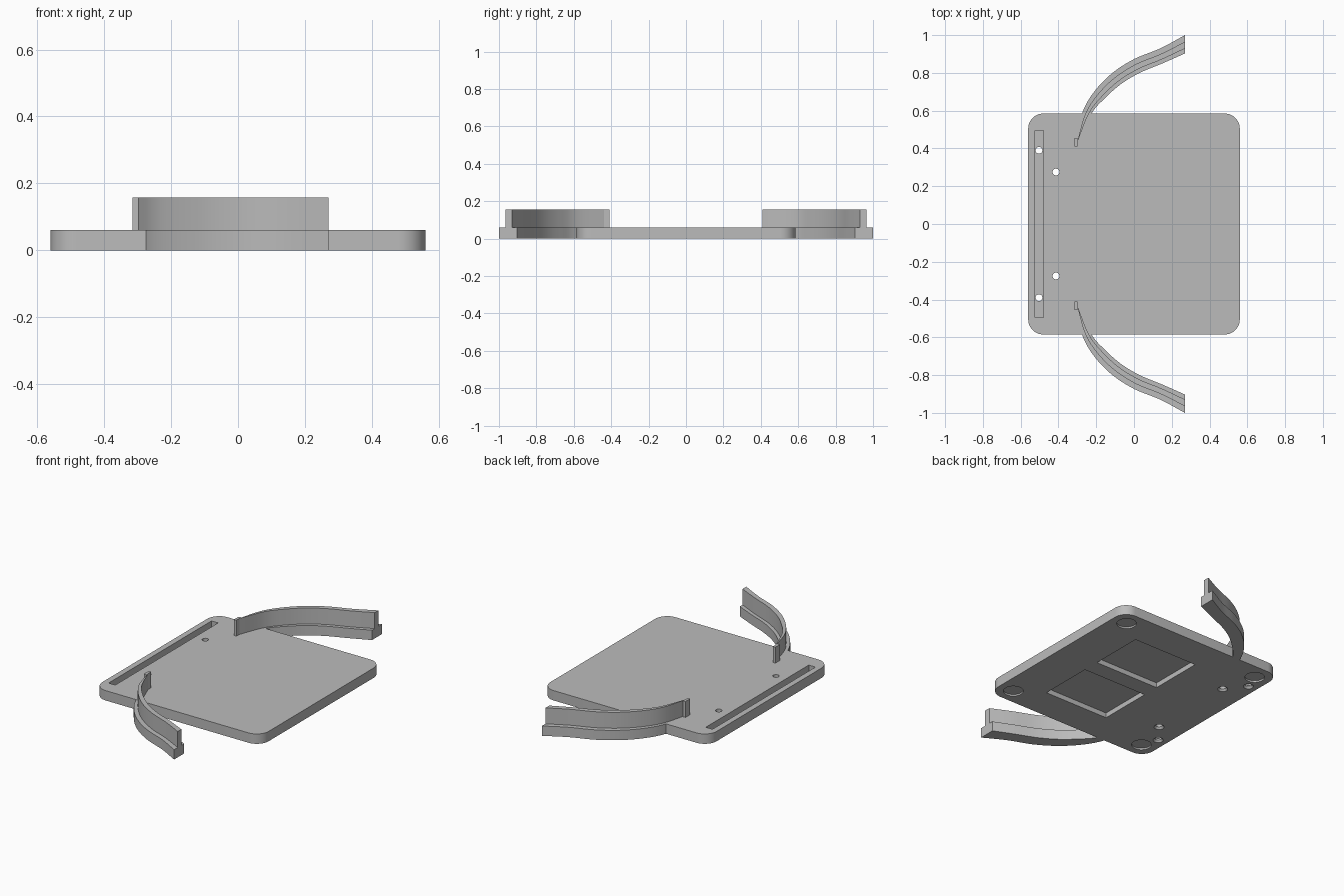
import bpy
import bmesh
import math
from mathutils import Vector
from mathutils.geometry import interpolate_bezier

cube = bpy.data.objects.get("Cube")
if cube:
    bpy.data.objects.remove(cube, do_unlink=True)

GREY = (0.5, 0.5, 0.5, 1)
grey = bpy.data.materials.new("plain grey")
grey.use_nodes = True
grey.diffuse_color = GREY
grey.node_tree.nodes["Principled BSDF"].inputs["Base Color"].default_value = GREY

THICK = 0.06      # plate and ledge height
WALL_TOP = 0.157  # top of the guide walls


def finish(name, bm):
    bmesh.ops.recalc_face_normals(bm, faces=bm.faces)
    mesh = bpy.data.meshes.new(name)
    bm.to_mesh(mesh)
    bm.free()
    mesh.materials.append(grey)
    obj = bpy.data.objects.new(name, mesh)
    bpy.context.collection.objects.link(obj)
    return obj


def select(obj):
    bpy.ops.object.select_all(action="DESELECT")
    obj.select_set(True)
    bpy.context.view_layer.objects.active = obj


def smooth(obj):
    select(obj)
    bpy.ops.object.shade_smooth_by_angle(angle=math.radians(30))


def prism(name, outline, z0, z1):
    """Extrude a closed plan outline between two heights."""
    bm = bmesh.new()
    face = bm.faces.new([bm.verts.new((p[0], p[1], z0)) for p in outline])
    top = bmesh.ops.extrude_face_region(bm, geom=[face])["geom"]
    verts = [v for v in top if isinstance(v, bmesh.types.BMVert)]
    bmesh.ops.translate(bm, verts=verts, vec=(0, 0, z1 - z0))
    return finish(name, bm)


def box(name, x0, x1, y0, y1, z0, z1):
    return prism(name, [(x0, y0), (x1, y0), (x1, y1), (x0, y1)], z0, z1)


def drum(name, x, y, r0, r1, z0, z1):
    bm = bmesh.new()
    bmesh.ops.create_cone(bm, cap_ends=True, segments=32, radius1=r0, radius2=r1, depth=z1 - z0)
    bmesh.ops.translate(bm, verts=bm.verts, vec=(x, y, (z0 + z1) / 2))
    return finish(name, bm)


def cut(target, cutter):
    cutter.hide_render = True
    select(target)
    mod = target.modifiers.new("cut", "BOOLEAN")
    mod.operation = "DIFFERENCE"
    mod.solver = "EXACT"
    mod.object = cutter
    bpy.ops.object.modifier_apply(modifier=mod.name)
    bpy.data.objects.remove(cutter, do_unlink=True)


def spline(points, steps=7):
    """Smooth curve through the points."""
    pts = [Vector(p) for p in points]
    last = len(pts) - 1
    tangent = [(pts[min(i + 1, last)] - pts[max(i - 1, 0)]) / 6 for i in range(last + 1)]
    tangent[0] *= 2
    tangent[-1] *= 2
    path = [pts[0]]
    for i in range(last):
        path += interpolate_bezier(pts[i], pts[i] + tangent[i],
                                   pts[i + 1] - tangent[i + 1], pts[i + 1], steps)[1:]
    return path


# Base plate with rounded corners
HX, HY, R = 0.56, 0.585, 0.08
outline = []
for k, (sx, sy) in enumerate([(1, 1), (-1, 1), (-1, -1), (1, -1)]):
    for i in range(13):
        a = math.pi / 2 * (k + i / 12)
        outline.append((sx * (HX - R) + R * math.cos(a), sy * (HY - R) + R * math.sin(a)))
plate = prism("base_plate", outline, 0, THICK)

# Long slot on top
cut(plate, box("slot_cutter", -0.525, -0.48, -0.495, 0.495, 0.02, 0.1))

for side in (-1, 1):
    # Countersunk screw holes
    for x, y in ((-0.503, 0.39), (-0.413, 0.275)):
        cut(plate, drum("hole_cutter", x, side * y, 0.018, 0.018, -0.05, 0.1))
        cut(plate, drum("sink_cutter", x, side * y, 0.03, 0.017, -0.002, 0.013))
    # Round foot recesses underneath
    for x in (-0.465, 0.465):
        cut(plate, drum("foot_cutter", x, side * 0.49, 0.055, 0.055, -0.05, 0.01))
    # Rectangular pockets underneath
    y0, y1 = sorted((side * 0.052, side * 0.385))
    cut(plate, box("pocket_cutter", -0.12, 0.312, y0, y1, -0.05, 0.03))
smooth(plate)

# Curved guide arms: wide ledge below, thin wall above
outer = spline([(-0.299, 0.45), (-0.275, 0.585), (-0.215, 0.695), (-0.12, 0.795),
                (0, 0.873), (0.14, 0.93), (0.27, 1.0)])
inner = spline([(-0.299, 0.43), (-0.225, 0.585), (-0.155, 0.665), (-0.07, 0.74),
                (0.03, 0.8), (0.15, 0.85), (0.27, 0.903)])


def between(t):
    return [a.lerp(b, t) for a, b in zip(inner, outer)]


def strip(name, near, far, z0, z1, side):
    loop = near + far[::-1]
    obj = prism(name, [(p.x, side * p.y) for p in loop], z0, z1)
    smooth(obj)


for side, label in ((-1, "front"), (1, "back")):
    first = 6  # the ledge starts at the plate edge
    strip(label + "_arm_ledge", inner[first:], outer[first:], 0, THICK, side)
    strip(label + "_arm_wall", between(0.27), between(0.64), THICK - 0.005, WALL_TOP, side)
    y0, y1 = sorted((side * 0.41, side * 0.455))
    box(label + "_arm_end_post", -0.315, -0.298, y0, y1, THICK - 0.005, WALL_TOP)
